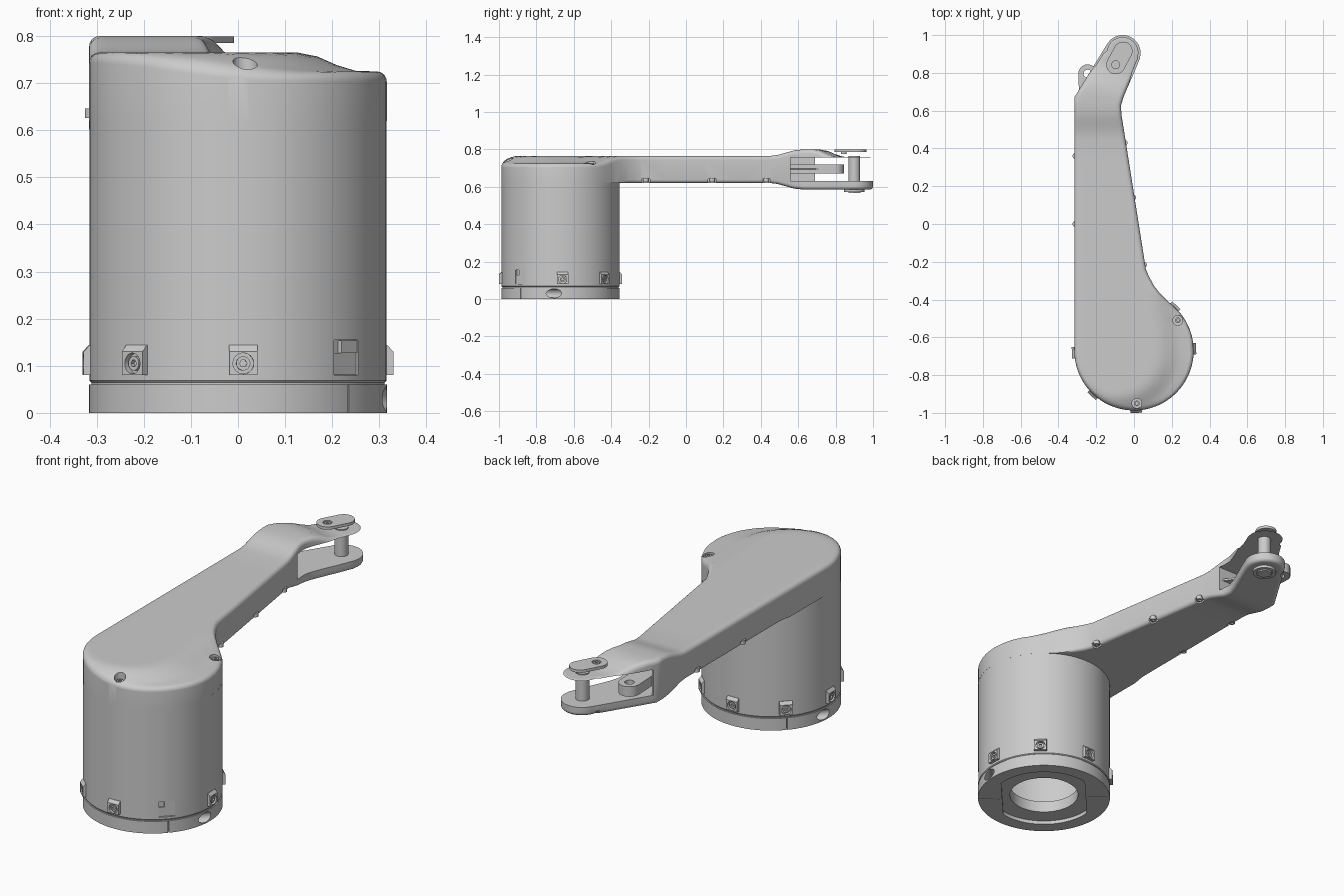
import bpy, bmesh
from math import sin, cos, pi, radians, sqrt, hypot
from mathutils import Matrix, Vector

if "Cube" in bpy.data.objects:
    bpy.data.objects.remove(bpy.data.objects["Cube"])

CX, CY, R = 0.0, -0.671, 0.316          # body axis and radius
TX, TY, TR = -0.06, 0.905, 0.095        # fork tip

def make(name, bm):
    bmesh.ops.recalc_face_normals(bm, faces=bm.faces)
    me = bpy.data.meshes.new(name)
    bm.to_mesh(me)
    bm.free()
    ob = bpy.data.objects.new(name, me)
    bpy.context.collection.objects.link(ob)
    return ob

def loft(name, rings):
    bm = bmesh.new()
    vs = [[bm.verts.new(p) for p in ring] for ring in rings]
    n = len(vs[0])
    for a, b in zip(vs, vs[1:]):
        for i in range(n):
            bm.faces.new((a[i], a[(i + 1) % n], b[(i + 1) % n], b[i]))
    bm.faces.new(vs[0])
    bm.faces.new(vs[-1])
    return make(name, bm)

def prism(name, pts, z0, z1, m=Matrix()):
    return loft(name, [[m @ Vector((x, y, z)) for x, y in pts] for z in (z0, z1)])

def circle(x, y, r, n=32):
    return [(x + r * cos(2 * pi * i / n), y + r * sin(2 * pi * i / n)) for i in range(n)]

def rect(x0, x1, y0, y1):
    return [(x0, y0), (x1, y0), (x1, y1), (x0, y1)]

def stadium(a, b, r, n=14):
    d = Vector(b) - Vector(a)
    s = Matrix.Rotation(0, 2) @ d.normalized()
    t = Vector((-s.y, s.x))
    out = []
    for c, k in ((Vector(b), 1), (Vector(a), -1)):
        for i in range(n + 1):
            u = -pi / 2 + pi * i / n
            out.append(tuple(c + k * r * (s * cos(u) + t * sin(u))))
    return out

def cut(ob, *cutters):
    for c in cutters:
        mod = ob.modifiers.new("cut", 'BOOLEAN')
        mod.operation, mod.solver, mod.object = 'DIFFERENCE', 'EXACT', c
        bpy.context.view_layer.objects.active = ob
        bpy.ops.object.modifier_apply(modifier=mod.name)
        bpy.data.objects.remove(c)
    return ob

def interp(y, pts):
    for (a, u), (b, v) in zip(pts, pts[1:]):
        if y <= b:
            return u + (v - u) * max(0, (y - a) / (b - a))
    return pts[-1][1]

# ---- head: lofted cap and arm, one rounded section per y station ----
def chord(y, c, r):
    return sqrt(max(0, r * r - (y - c) ** 2))

def left(y):
    if y < CY: return -chord(y, CY, R)
    if y > 0.955: return TX - chord(y, TY, TR)
    return interp(y, [(CY, -R), (0.67, -R), (0.955, -0.141)])

def right(y):
    if y < -0.43: return chord(y, CY, R)
    if y > 0.875: return TX + chord(y, TY, TR)
    return interp(y, [(-0.43, 0.204), (-0.40, 0.17), (-0.37, 0.14), (-0.33, 0.108), (-0.28, 0.08),
                      (-0.24, 0.063), (0.59, -0.068), (0.63, -0.068), (0.68, -0.053), (0.80, 0.0), (0.875, 0.031)])

def edge_dist(x, y):
    if y < CY: return R - hypot(x - CX, y - CY)
    if y > TY: return TR - hypot(x - TX, y - TY)
    return min(x - left(y), right(y) - x)

def fillet(d, r):
    d = max(0, d)
    return 0 if d >= r else r - sqrt(max(0, r * r - (r - d) ** 2))

A, B = Vector((-0.09, -0.68)), Vector((-0.2, 0.5))
def top_z(x, y):
    p = Vector((x, y))
    t = min(1, max(0, (p - A).dot(B - A) / (B - A).length_squared))
    e = min(1, max(0, (p - A - t * (B - A)).length - 0.22) / 0.13)
    return 0.765 - 0.04 * e * e * (3 - 2 * e) + flare(y) - fillet(edge_dist(x, y), 0.022)

def flare(y):
    return interp(y, [(0.45, 0), (0.49, 0.005), (0.58, 0.03), (0.63, 0.035)])

def bottom_z(x, y):
    k = min(1, max(0, (y + 0.36) / 0.06))
    return 0.62 - flare(y) + k * fillet(edge_dist(x, y), 0.018)

stations = [CY - R * cos(radians(t)) for t in range(4, 89, 6)]
stations += [-0.62, -0.57, -0.52, -0.47, -0.43, -0.40, -0.37, -0.35, -0.33, -0.305, -0.28, -0.24, -0.1, 0.1, 0.3,
             0.45, 0.47, 0.49, 0.52, 0.55, 0.58, 0.605, 0.63, 0.67, 0.71, 0.76, 0.80, 0.84, 0.875]
stations += [TY + TR * sin(radians(t)) for t in range(0, 88, 7)]
rings = []
for y in stations:
    xl, xr = left(y), right(y)
    e = min(0.022, (xr - xl) * 0.3)
    off = [e * (1 - cos(pi / 2 * i / 5)) for i in range(6)]
    w = xr - xl - 2 * e
    xs = [xl + o for o in off] + [xl + e + w * i / 14 for i in range(1, 14)] + [xr - o for o in reversed(off)]
    rings.append([(x, y, bottom_z(x, y)) for x in xs] + [(x, y, top_z(x, y)) for x in reversed(xs)])
head = loft("arm_and_cap", rings)

# screw shared by every recess: round head with hex socket, along local z
proto = cut(prism("screw", circle(0, 0, 0.015, 20), -0.01, 0.01), prism("c", circle(0, 0, 0.008, 6), 0, 0.02))
screw_mesh = proto.data
bpy.data.objects.remove(proto)
def screw(name, loc, direction):
    ob = bpy.data.objects.new(name, screw_mesh)
    ob.matrix_world = Matrix.Translation(loc) @ Vector(direction).to_track_quat('Z', 'Y').to_matrix().to_4x4()
    bpy.context.collection.objects.link(ob)

# fork slot keeps a thin left wall
slot = [(-0.296, 0.56), (0.2, 0.56), (0.2, 1.1), (-0.5, 1.1), (-0.5, 0.69), (-0.296, 0.69)]
pad_a, pad_b = (-0.097, 0.843), (-0.058, 0.915)
cut(head, prism("c", slot, 0.63, 0.757), prism("c", stadium(pad_a, pad_b, 0.056), 0.79, 0.85))
for x, y in ((0.232, -0.51), (0.015, -0.95)):
    cut(head, prism("c", circle(x, y, 0.026), 0.712, 0.8))
    screw("cap_screw", (x, y, 0.716), (0, 0, 1))
for side, ys in ((right, (-0.215, 0.14, 0.43)), (left, (0.0, 0.36))):
    for y in ys:
        x = side(y)
        cut(head, prism("c", rect(x - 0.022, x + 0.022, y - 0.022, y + 0.022), 0.55, 0.642))
        screw("arm_screw", (x + (-0.006 if side == right else 0.006), y, 0.636), (0, 0, -1))

# ---- fork details ----
cut(prism("fork_pad", stadium(pad_a, pad_b, 0.05), 0.785, 0.799), prism("c", circle(*pad_a, 0.021), 0.791, 0.85))
screw("fork_screw", (*pad_a, 0.786), (0, 0, 1))
prism("fork_pin", circle(TX, 0.9, 0.031), 0.625, 0.765)
cut(prism("pin_collar", circle(TX, 0.9, 0.055), 0.572, 0.59), prism("c", circle(TX, 0.9, 0.042, 6), 0.5, 0.58))
prism("pin_nut", circle(TX, 0.9, 0.037, 6), 0.568, 0.59)
cut(prism("cable_ear", stadium((-0.235, 0.55), (-0.245, 0.795), 0.05), 0.67, 0.72),
    prism("c", circle(-0.245, 0.795, 0.022), 0.6, 0.8))
prism("ear_rib", [(-0.2, 0.55), (-0.08, 0.55), (-0.2, 0.72)], 0.69, 0.7)

# ---- hollow body ----
profile = [(0.02, 0.622), (R - 0.0005, 0.622), (R - 0.0005, 0.069), (R - 0.004, 0.065), (0.285, 0.065), (0.285, 0.6), (0.02, 0.6)]
body = loft("body_shell", [[(x, y, z) for x, y in circle(CX, CY, r, 96)] for r, z in profile])

def radial(deg):                         # local x outward, y tangent, z up
    return Matrix.Translation((CX, CY, 0)) @ Matrix.Rotation(radians(deg), 4, 'Z')
UP = Matrix.Rotation(pi / 2, 4, 'X')     # prism drawn in (outward, z), extruded along tangent
OUT = Matrix.Rotation(pi / 2, 4, 'Y')    # prism extruded outward

# flat latch panel
cut(body, prism("c", rect(0.302, 0.36, 0.08, 0.155), -0.037, 0.037, radial(-43) @ UP))
prism("latch_panel", rect(0.29, 0.309, 0.081, 0.127), -0.036, 0.036, radial(-43) @ UP)
prism("latch_button", rect(0.29, 0.312, 0.127, 0.154), -0.036, 0.012, radial(-43) @ UP)

# screw lugs around the foot
lug = [(0.30, 0.08), (0.329, 0.08), (0.329, 0.13), (0.316, 0.144), (0.30, 0.144)]
for k in range(8):
    if k == 7:
        continue
    m = radial(2 + 45 * k)
    cut(prism("screw_lug", lug, -0.03, 0.03, m @ UP),
        prism("c", circle(-0.105, 0, 0.022), 0.29, 0.36, m @ OUT))
    screw("lug_screw", m @ Vector((0.315, 0, 0.105)), m.to_3x3() @ Vector((1, 0, 0)))

# ---- split clamp base ----
base = prism("clamp_base", circle(CX, CY, R, 96), 0, 0.06)
m = radial(-42)                          # split runs along local x
flats = [(max(-0.2, min(0.2, x)), y) for x, y in circle(0, 0, 0.25, 80)]
cut(base, prism("c", circle(CX, CY, 0.163, 64), -0.1, 0.2),
    prism("c", flats, -0.1, 0.018, m),
    prism("c", rect(0.21, 0.4, -0.002, 0.002), -0.1, 0.2, m),
    prism("c", rect(-0.4, -0.21, -0.002, 0.002), -0.1, 0.2, m))
side = Matrix.Rotation(-pi / 2, 4, 'X')  # bores run across the split
cut(base, prism("c", circle(0.255, -0.03, 0.024), 0.1, 0.4, m @ side),
    prism("c", circle(0.255, -0.03, 0.024), 0.1, 0.4, radial(138) @ side))
cut(prism("neck_ring", circle(CX, CY, R - 0.005, 96), 0.055, 0.075), prism("c", circle(CX, CY, 0.163, 64), 0, 0.2))

# smooth shading with crisp edges
for ob in bpy.context.scene.objects:
    ob.select_set(ob.type == 'MESH')
bpy.context.view_layer.objects.active = head
bpy.ops.object.shade_smooth_by_angle(angle=radians(32))
